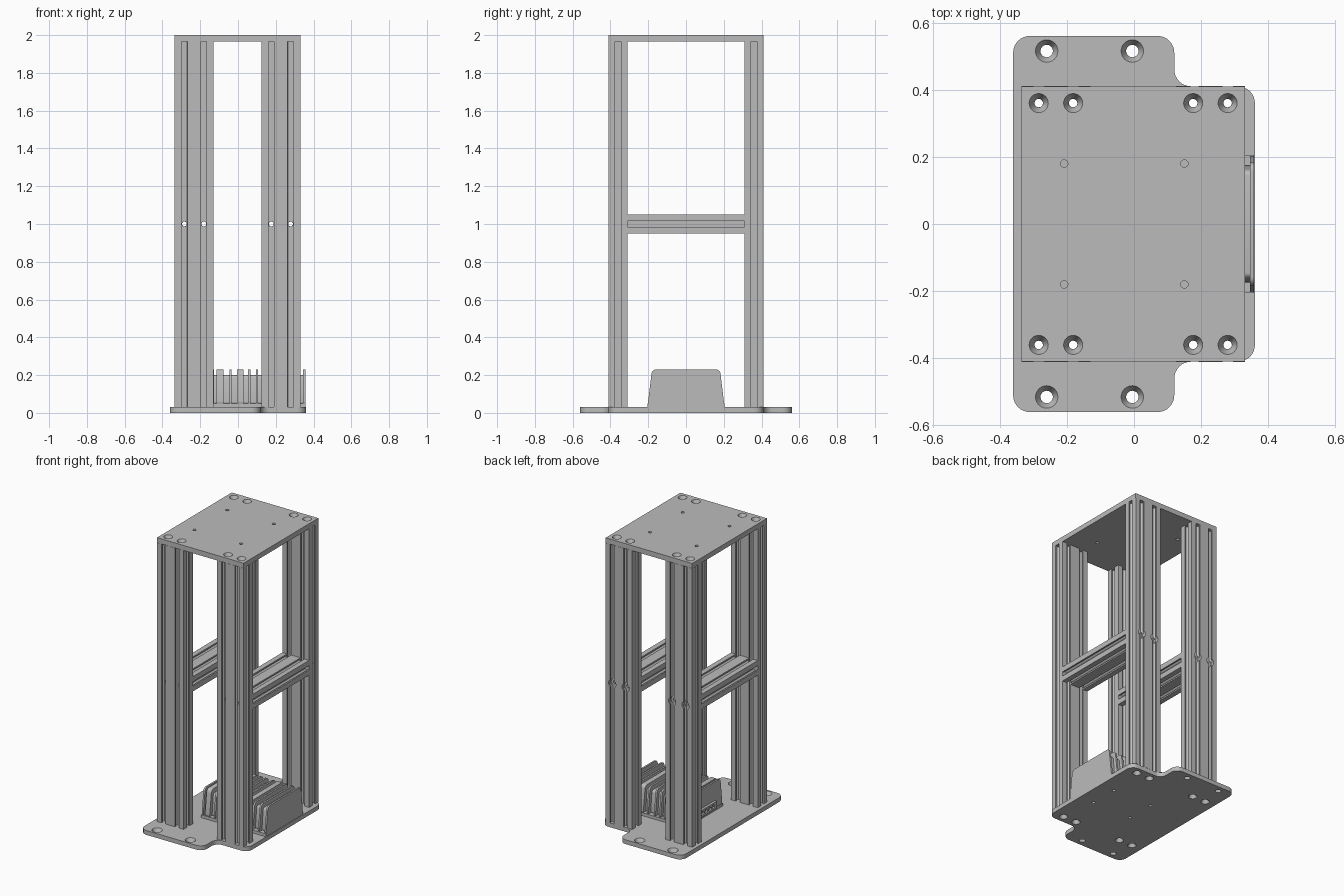
import bpy
import bmesh
import math
from mathutils import Matrix, Vector

cube = bpy.data.objects.get("Cube")
if cube:
    bpy.data.objects.remove(cube, do_unlink=True)

grey = bpy.data.materials.new("plain_grey")
grey.use_nodes = True
grey.diffuse_color = (0.5, 0.5, 0.5, 1)
grey.node_tree.nodes["Principled BSDF"].inputs["Base Color"].default_value = (0.5, 0.5, 0.5, 1)

CELL = 0.1026                      # width of one extrusion cell
BASE, TOP = 0.03, 1.965            # top of base plate, underside of top plate
POST_X = (-0.2325, 0.2275)
SIDEWAYS = Matrix(((0, 0, 1, 0), (1, 0, 0, 0), (0, 1, 0, 0), (0, 0, 0, 1)))
parts = []


def add_object(name, mesh):
    obj = bpy.data.objects.new(name, mesh)
    bpy.context.collection.objects.link(obj)
    mesh.materials.clear()
    mesh.materials.append(grey)
    parts.append(obj)
    return obj


def prism(name, outlines, start, end, matrix=Matrix()):
    """Extrude flat outlines (inner ones become holes) along local z."""
    curve = bpy.data.curves.new(name, "CURVE")
    curve.dimensions = "2D"
    curve.fill_mode = "BOTH"
    curve.extrude = (end - start) / 2
    for outline in outlines:
        spline = curve.splines.new("POLY")
        spline.points.add(len(outline) - 1)
        for point, (x, y) in zip(spline.points, outline):
            point.co = (x, y, 0, 1)
        spline.use_cyclic_u = True
    temp = bpy.data.objects.new("temp", curve)
    mesh = bpy.data.meshes.new_from_object(temp)
    bpy.data.objects.remove(temp)
    mesh.name = name
    bm = bmesh.new()
    bm.from_mesh(mesh)
    bmesh.ops.remove_doubles(bm, verts=bm.verts, dist=1e-5)
    bmesh.ops.recalc_face_normals(bm, faces=bm.faces)
    bm.transform(matrix @ Matrix.Translation((0, 0, (start + end) / 2)))
    bm.to_mesh(mesh)
    bm.free()
    return add_object(name, mesh)


def box(name, lo, hi):
    return prism(name, [[(lo[0], lo[1]), (hi[0], lo[1]), (hi[0], hi[1]), (lo[0], hi[1])]], lo[2], hi[2])


def cut(obj, cones):
    """Subtract cones given as (start, end, start radius, end radius)."""
    bm = bmesh.new()
    for a, b, r1, r2 in cones:
        a, b = Vector(a), Vector(b)
        turn = (b - a).to_track_quat("Z", "Y").to_matrix().to_4x4()
        bmesh.ops.create_cone(bm, cap_ends=True, segments=24, radius1=r1, radius2=r2,
                              depth=(b - a).length, matrix=Matrix.Translation((a + b) / 2) @ turn)
    mesh = bpy.data.meshes.new("cutter")
    bm.to_mesh(mesh)
    bm.free()
    cutter = bpy.data.objects.new("cutter", mesh)
    cutter.hide_render = True
    bpy.context.collection.objects.link(cutter)
    mod = obj.modifiers.new("holes", "BOOLEAN")
    mod.operation = "DIFFERENCE"
    mod.solver = "EXACT"
    mod.object = cutter
    graph = bpy.context.evaluated_depsgraph_get()
    result = bpy.data.meshes.new_from_object(obj.evaluated_get(graph))
    obj.modifiers.clear()
    obj.data = result
    result.materials.clear()
    result.materials.append(grey)
    bpy.data.objects.remove(cutter)


def rounded(corners, radius, steps=8):
    points = []
    for i, corner in enumerate(corners):
        p = Vector(corner)
        a = (Vector(corners[i - 1]) - p).normalized() * radius
        b = (Vector(corners[(i + 1) % len(corners)]) - p).normalized() * radius
        for k in range(steps + 1):
            t = math.pi / 2 * k / steps
            points.append(tuple(p + a + b - b * math.cos(t) - a * math.sin(t)))
    return points


def circle(x, y, r, n=24):
    return [(x + r * math.cos(math.tau * i / n), y + r * math.sin(math.tau * i / n)) for i in range(n)]


def extrusion_profile():
    """Two-cell T-slot section with a bore in each cell."""
    half_slot = [(-0.0155, 0), (-0.0155, 0.01), (-0.028, 0.01), (-0.028, 0.018), (-0.015, 0.031)]
    slot = half_slot + [(-u, d) for u, d in reversed(half_slot)]
    w, h = CELL, CELL / 2
    corners = [(-w, -h), (w, -h), (w, h), (-w, h)]
    outline = []
    for i, corner in enumerate(corners):
        p, q = Vector(corner), Vector(corners[(i + 1) % 4])
        along = (q - p).normalized()
        inward = Vector((-along.y, along.x))
        outline.append(tuple(p))
        for cell in range(round((q - p).length / CELL)):
            mid = p + along * (cell + 0.5) * CELL
            outline += [tuple(mid + along * u + inward * d) for u, d in slot]
    return [outline] + [circle(s * CELL / 2, 0, 0.0125) for s in (-1, 1)]


profile = extrusion_profile()
bores = [x + s * CELL / 2 for x in POST_X for s in (-1, 1)]

# Base plate with mounting tabs front and back
upper = [(0.36, 0.41), (0.12, 0.41), (0.12, 0.56), (-0.36, 0.56)]
lower = [(x, -y) for x, y in reversed(upper)]
base = prism("base_plate", [rounded(upper + lower, 0.05)], 0, BASE)
holes = []
for s in (-1, 1):
    holes += [((x, s * 0.515, -0.001), (x, s * 0.515, BASE + 0.001), 0.018, 0.034) for x in (-0.26, -0.005)]
    holes += [((x, s * 0.36, -0.001), (x, s * 0.36, BASE + 0.001), 0.028, 0.0125) for x in bores]
    holes += [((x, s * 0.1, -0.001), (x, s * 0.1, BASE + 0.001), 0.011, 0.011) for x in (-0.05, 0.25)]
cut(base, holes)

# Top plate with countersunk post screws and four small holes
top = box("top_plate", (-0.335, -0.41, TOP), (0.33, 0.41, 2))
holes = []
for s in (-1, 1):
    holes += [((x, s * 0.36, TOP - 0.001), (x, s * 0.36, 2.001), 0.0125, 0.029) for x in bores]
    holes += [((x, s * 0.18, TOP - 0.001), (x, s * 0.18, 2.001), 0.011, 0.011) for x in (-0.208, 0.15)]
cut(top, holes)

# Four posts and two cross beams
for side, x in zip(("right", "left"), POST_X):
    for end, y in (("front", -0.36), ("back", 0.36)):
        post = prism(f"{end}_{side}_post", profile, BASE, TOP, Matrix.Translation((x, y, 0)))
        for bx in (x - CELL / 2, x + CELL / 2):
            holes = [((bx, y - 0.06, 1), (bx, y + 0.06, 1), 0.013, 0.013)]
            cut(post, holes)
            if end == "back":
                cut(post, [((bx, y + 0.021, 1), (bx, y + 0.06, 1), 0.028, 0.028)])
    prism(f"{side}_cross_beam", profile, -0.309, 0.309,
          Matrix.Translation((x, 0, 1)) @ Matrix.Rotation(-math.pi / 2, 4, "X"))

# Finned power unit on the base
box("unit_flange", (-0.14, -0.205, BASE), (0.357, 0.205, 0.05))
core = [(-0.175, 0.045), (0.175, 0.045), (0.16, 0.2), (-0.16, 0.2)]
prism("unit_body", [rounded(core, 0.015, 4)], -0.138, 0.345, SIDEWAYS)
fin = [(-0.203, 0.04), (0.203, 0.04), (0.18, 0.23), (-0.18, 0.23)]
fin_outline = rounded(fin, 0.022, 5)
thin = [-0.132, -0.04, 0.06, 0.1, 0.155, 0.25, 0.3, 0.351]
wide = [-0.095, 0.012, 0.205]
for centres, half in ((thin, 0.006), (wide, 0.018)):
    for c in centres:
        prism("cooling_fin", [fin_outline], c - half, c + half, SIDEWAYS)

# Connector strip on the end of the power unit
strip = box("connector_strip", (-0.155, -0.12, 0.05), (-0.137, 0.12, 0.1))
cut(strip, [((-0.16, y * 0.04, 0.075), (-0.145, y * 0.04, 0.075), 0.014, 0.014) for y in range(-2, 3)])

# Smooth the rounded edges only
bpy.ops.object.select_all(action="DESELECT")
for obj in parts:
    obj.select_set(True)
bpy.context.view_layer.objects.active = parts[0]
bpy.ops.object.shade_smooth_by_angle(angle=math.radians(30))
